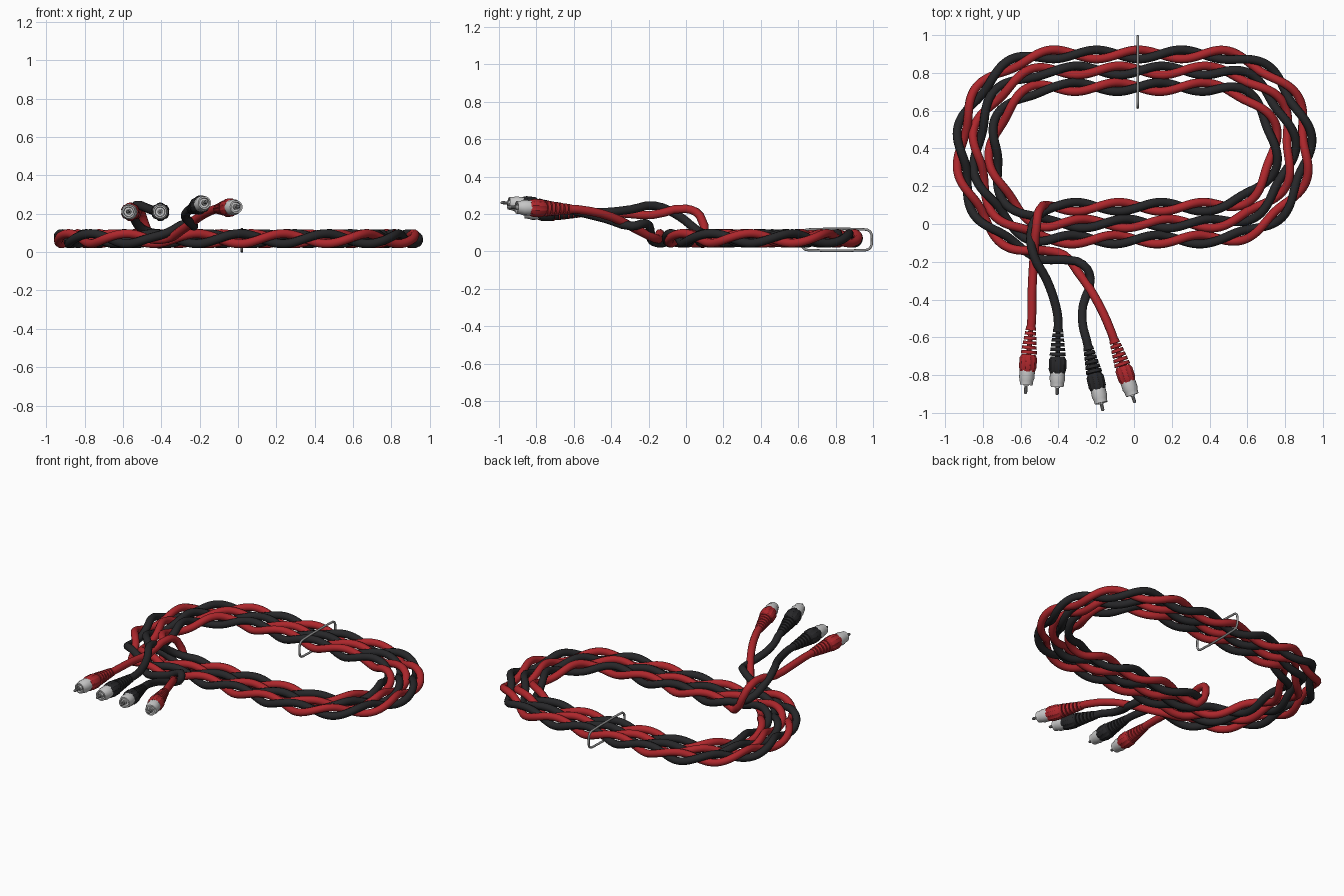
import bpy, math
from mathutils import Vector

if "Cube" in bpy.data.objects:
    bpy.data.objects.remove(bpy.data.objects["Cube"])

def mat(name, c):
    m = bpy.data.materials.new(name)
    m.diffuse_color = (*c, 1)
    m.use_nodes = True
    m.node_tree.nodes["Principled BSDF"].inputs["Base Color"].default_value = m.diffuse_color
    return m

RED = mat("red", (0.42, 0.02, 0.025))
BLACK = mat("black", (0.02, 0.02, 0.022))
WHITE = mat("white", (0.8, 0.8, 0.8))
STEEL = mat("steel", (0.28, 0.28, 0.28))
PI = math.pi

def smooth(ob, angle=35):
    bpy.ops.object.select_all(action='DESELECT')
    bpy.context.view_layer.objects.active = ob
    ob.select_set(True)
    bpy.ops.object.shade_smooth_by_angle(angle=math.radians(angle))

def tube(name, pts, r, m, cyclic=False, res=3):
    cu = bpy.data.curves.new(name, 'CURVE')
    cu.dimensions = '3D'
    cu.bevel_depth, cu.bevel_resolution = r, 3
    cu.resolution_u, cu.use_fill_caps = res, True
    sp = cu.splines.new('BEZIER')
    sp.bezier_points.add(len(pts) - 1)
    for b, p in zip(sp.bezier_points, pts):
        b.co = p
        b.handle_left_type = b.handle_right_type = 'AUTO'
    sp.use_cyclic_u = cyclic
    cu.materials.append(m)
    ob = bpy.data.objects.new(name, cu)
    bpy.context.collection.objects.link(ob)
    return ob

def lathe(name, profile, base, direction, m, n=16, flute=0.0):
    """Spin (radius, distance) points about a direction; flute dents pairs of sides."""
    verts, faces = [], []
    for r, d in profile:
        for i in range(n):
            k = r * (1 - flute * (i % 4 == 0))
            a = 2 * PI * i / n
            verts.append((k * math.cos(a), k * math.sin(a), d))
    for j in range(len(profile) - 1):
        for i in range(n):
            a, b = j * n + i, j * n + (i + 1) % n
            faces.append((a, b, b + n, a + n))
    faces.append(tuple(range(n))[::-1])
    faces.append(tuple(range(len(verts) - n, len(verts))))
    me = bpy.data.meshes.new(name)
    me.from_pydata(verts, [], faces)
    me.materials.append(m)
    ob = bpy.data.objects.new(name, me)
    bpy.context.collection.objects.link(ob)
    ob.location = base
    ob.rotation_euler = direction.to_track_quat('Z', 'Y').to_euler()
    smooth(ob, 30)
    return ob

# Centre line of the coil: three stadium turns spiralling outward
HALF, CY, CZ = 0.43, 0.408, 0.07
RADII = [0.317, 0.405, 0.49, 0.575]
STEP = 0.035
path = []                                   # (point, outward normal)

def line(x0, x1, y, ny):
    n = round(abs(x1 - x0) / STEP)
    for i in range(n):
        path.append((Vector((x0 + (x1 - x0) * i / n, y, CZ)), Vector((0, ny, 0))))

def arc(cx, a0, r0, r1):
    """Half turn from angle a0; radius grows over its second half."""
    n = round(PI * r0 / STEP)
    for i in range(n):
        t = i / n
        u = max(0, 2 * t - 1)
        r = r0 + (r1 - r0) * u * u * (3 - 2 * u)
        a = a0 + PI * t
        nrm = Vector((math.cos(a), math.sin(a), 0))
        path.append((Vector((cx, CY, CZ)) + nrm * r, nrm))

for k in range(3):
    r = RADII[k]
    line(-0.46 if k == 0 else -HALF, HALF, CY - r, -1)
    arc(HALF, -PI / 2, r, r)
    line(HALF, -HALF, CY + r, 1)
    arc(-HALF, PI / 2, r, RADII[k + 1])

length = [0]
for (p, _), (q, _) in zip(path, path[1:]):
    length.append(length[-1] + (q - p).length)
PHASE = PI + 1.0
sweep = 2 * PI * round(length[-1] / 0.455) - 1.0

def strand(offset):
    pts = []
    for (p, n), s in zip(path, length):
        a = PHASE + offset + sweep * s / length[-1]
        pts.append(p + n * 0.024 * math.cos(a) + Vector((0, 0, 0.026 * math.sin(a))))
    return pts

# Plugs: cable entry and pin tip
PLUGS = {
    "left_red":    ((-0.545, -0.545, 0.21), (-0.575, -0.90, 0.21), RED),
    "left_black":  ((-0.402, -0.555, 0.21), (-0.407, -0.905, 0.21), BLACK),
    "right_black": ((-0.243, -0.650, 0.225), (-0.164, -0.99, 0.262), BLACK),
    "right_red":   ((-0.106, -0.614, 0.225), (0.005, -0.947, 0.237), RED),
}

def entry(key):
    """Last two cable points, running straight into the plug."""
    b, t = Vector(PLUGS[key][0]), Vector(PLUGS[key][1])
    d = (t - b).normalized()
    return [b - d * 0.04, b + d * 0.01]

# Twisted cables with their loose leads
red_in = [(-0.50, 0.075, 0.19), (-0.515, 0.0, 0.228), (-0.53, -0.18, 0.195), (-0.54, -0.36, 0.205)]
red_out = [(-0.37, -0.165, 0.07), (-0.30, -0.25, 0.11), (-0.20, -0.40, 0.185)]
black_in = [(-0.50, 0.05, 0.12), (-0.545, -0.04, 0.19), (-0.53, -0.17, 0.245),
            (-0.465, -0.29, 0.225), (-0.415, -0.43, 0.21)]
black_out = [(-0.37, -0.19, 0.10), (-0.27, -0.215, 0.15), (-0.23, -0.29, 0.135),
             (-0.27, -0.43, 0.175), (-0.272, -0.53, 0.20)]

for name, off, a, b, ka, kb, m in (
        ("red_cable", 0, red_in, red_out, "left_red", "right_red", RED),
        ("black_cable", PI, black_in, black_out, "left_black", "right_black", BLACK)):
    pts = entry(ka)[::-1] + a[::-1] + strand(off)[1:] + b + entry(kb)
    tube(name, pts, 0.0235, m)

# Plug bodies
for key, (b, t, m) in PLUGS.items():
    b, t = Vector(b), Vector(t)
    d = (t - b).normalized()
    tip = (t - b).length
    lathe(key + "_relief_core", [(0.013, 0), (0.013, 0.15)], b, d, m, 8)
    for i in range(6):
        z, r = 0.025 * i, 0.026 + 0.003 * i
        lathe(f"{key}_relief_ring_{i + 1}", [(r, z), (r + 0.002, z + 0.018)], b, d, m)
    lathe(key + "_grip", [(0.037, 0.146), (0.048, 0.165), (0.048, 0.215), (0.041, 0.236)],
          b, d, m, 24, 0.09)
    lathe(key + "_collar", [(0.040, 0.23), (0.041, 0.27), (0.036, 0.285), (0.034, 0.308),
                            (0.026, 0.308), (0.024, 0.295), (0.014, 0.295), (0.014, 0.312)],
          b, d, WHITE, 20)
    lathe(key + "_pin", [(0.009, 0.29), (0.009, tip - 0.006), (0.005, tip)], b, d, STEEL, 10)

# Wire clip: rounded rectangle around the three turns
clip = []
Y0, Y1, Z0, Z1, R = 0.618, 0.993, 0.007, 0.117, 0.035
for cy, cz, a0 in ((Y1 - R, Z0 + R, -90), (Y1 - R, Z1 - R, 0),
                   (Y0 + R, Z1 - R, 90), (Y0 + R, Z0 + R, 180)):
    for i in range(4):
        a = math.radians(a0 + 30 * i)
        clip.append((0.02, cy + R * math.cos(a), cz + R * math.sin(a)))
tube("wire_clip", clip, 0.007, STEEL, True)
